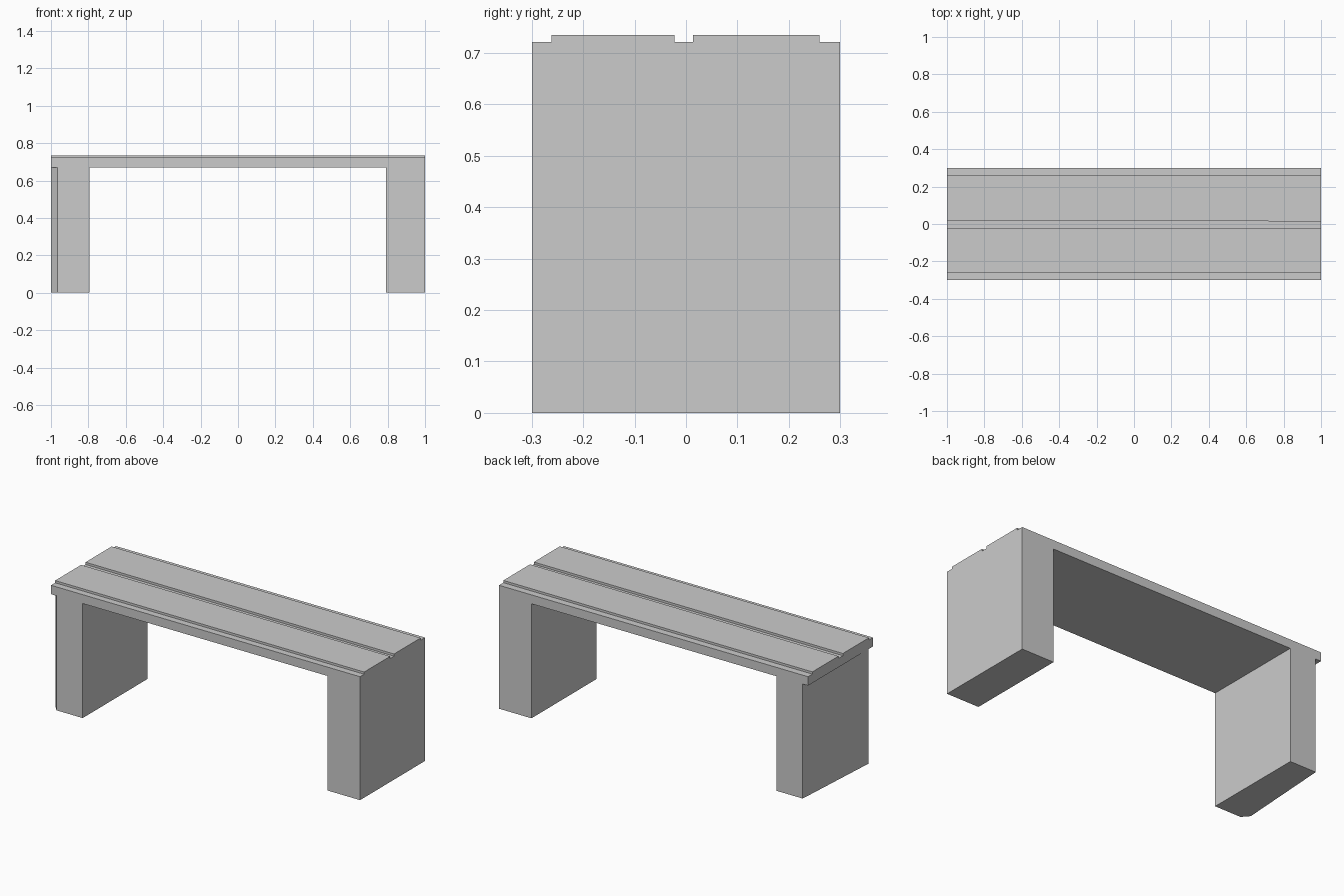
import bpy
import bmesh

if "Cube" in bpy.data.objects:
    bpy.data.objects.remove(bpy.data.objects["Cube"])


def loft(name, ring_a, ring_b):
    """Closed solid between two matching outlines."""
    bm = bmesh.new()
    a = [bm.verts.new(p) for p in ring_a]
    b = [bm.verts.new(p) for p in ring_b]
    bm.faces.new(a)
    bm.faces.new(b)
    for i in range(len(a)):
        j = (i + 1) % len(a)
        bm.faces.new((a[i], a[j], b[j], b[i]))
    bmesh.ops.recalc_face_normals(bm, faces=bm.faces)
    mesh = bpy.data.meshes.new(name)
    bm.to_mesh(mesh)
    bm.free()
    obj = bpy.data.objects.new(name, mesh)
    bpy.context.collection.objects.link(obj)
    return obj


BOTTOM, LOW, TOP = 0.67, 0.722, 0.735


def seat_ring(x, groove_back):
    """Seat cross-section: two raised boards with a groove between."""
    profile = [(-0.3, BOTTOM), (-0.3, LOW), (-0.262, LOW), (-0.262, TOP),
               (-0.022, TOP), (-0.022, LOW), (groove_back, LOW),
               (groove_back, TOP), (0.26, TOP), (0.26, LOW),
               (0.3, LOW), (0.3, BOTTOM)]
    return [(x, y, z) for y, z in profile]


def leg(name, outline):
    top = BOTTOM + 0.02
    return loft(name, [(x, y, 0) for x, y in outline],
                [(x, y, top) for x, y in outline])


# Seat; the groove narrows slightly towards the right end
bench = loft("bench", seat_ring(-1, 0.019), seat_ring(1, 0.014))

# Slab legs; the left one has a skewed outer face set in under the seat
legs = [
    leg("right_leg", [(0.79, -0.3), (1, -0.3), (1, 0.3), (0.79, 0.3)]),
    leg("left_leg", [(-0.795, -0.3), (-0.795, 0.3), (-0.965, 0.3),
                     (-1, -0.26), (-0.965, -0.3)]),
]

# Fuse the legs into the seat as one solid
bpy.context.view_layer.objects.active = bench
for part in legs:
    mod = bench.modifiers.new("join_leg", 'BOOLEAN')
    mod.operation = 'UNION'
    mod.solver = 'EXACT'
    mod.object = part
    bpy.ops.object.modifier_apply(modifier=mod.name)
    bpy.data.objects.remove(part)
